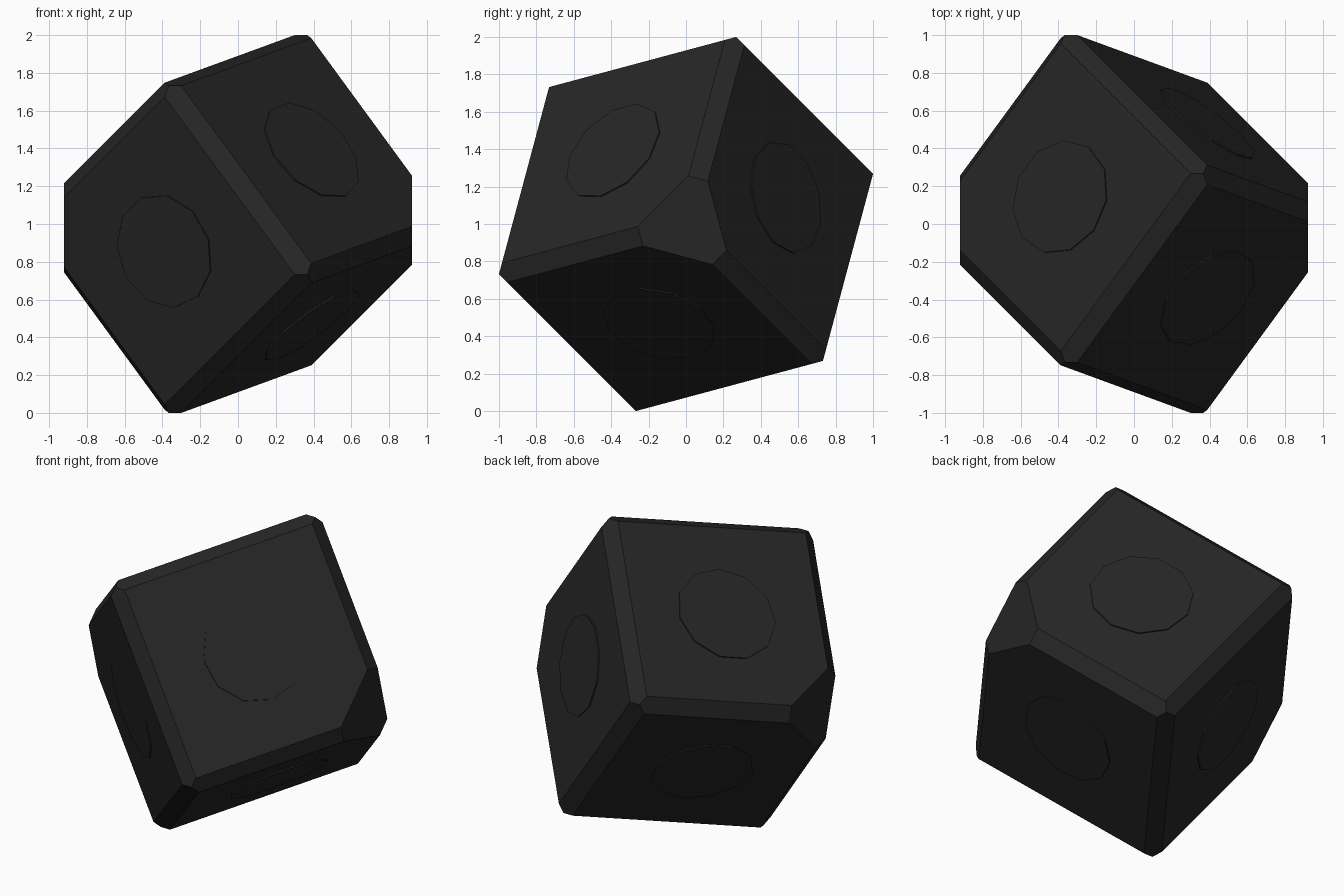
import bpy, bmesh, math
from mathutils import Matrix, Vector

if "Cube" in bpy.data.objects:
    bpy.data.objects.remove(bpy.data.objects["Cube"])

HALF = 0.672        # half width of the block
CHAMFER = 0.076     # chamfer inset along each face
TIP = 0.92          # distance of the two cut corners from the centre
DISC_RADIUS, DISC_HEIGHT, DISC_SIDES = 0.307, 0.008, 11

black = bpy.data.materials.new("charcoal_black")
black.use_nodes = True
colour = (0.019, 0.019, 0.019, 1)
black.diffuse_color = colour
black.node_tree.nodes["Principled BSDF"].inputs["Base Color"].default_value = colour

# Stand the block so that one body diagonal lies along x
axes = []
for deg in (15, 135, 255):
    a = math.radians(deg)
    r = math.sqrt(2 / 3)
    axes.append(Vector((1 / math.sqrt(3), r * math.cos(a), r * math.sin(a))))
turn = Matrix(axes).transposed().to_4x4()
pose = Matrix.Translation((0, 0, 1)) @ turn


def add_object(name, bm, matrix):
    bmesh.ops.recalc_face_normals(bm, faces=bm.faces[:])
    mesh = bpy.data.meshes.new(name)
    bm.to_mesh(mesh)
    bm.free()
    mesh.materials.append(black)
    obj = bpy.data.objects.new(name, mesh)
    obj.matrix_world = matrix
    bpy.context.collection.objects.link(obj)
    return obj


def slice_off(bm, normal, distance):
    """Remove everything beyond a plane and cap the opening."""
    n = Vector(normal).normalized()
    bmesh.ops.bisect_plane(bm, geom=bm.verts[:] + bm.edges[:] + bm.faces[:],
                           dist=1e-6, plane_co=n * distance, plane_no=n,
                           clear_outer=True)
    rim = [e for e in bm.edges if e.is_boundary]
    bmesh.ops.edgeloop_fill(bm, edges=rim)


# Block: chamfered edges, then two opposite corners cut flat
bm = bmesh.new()
bmesh.ops.create_cube(bm, size=2 * HALF)
for i, j in ((0, 1), (1, 2), (0, 2)):
    for s in (-1, 1):
        for t in (-1, 1):
            n = [0, 0, 0]
            n[i], n[j] = s, t
            slice_off(bm, n, (2 * HALF - CHAMFER) / math.sqrt(2))
for s in (-1, 1):
    slice_off(bm, (s, s, s), TIP)
add_object("block", bm, pose)

# Shallow raised disc in the middle of each face
for i in range(3):
    for s, side in ((1, "front"), (-1, "rear")):
        n = Vector((0, 0, 0))
        n[i] = s
        bm = bmesh.new()
        bmesh.ops.create_cone(bm, cap_ends=True, segments=DISC_SIDES,
                              radius1=DISC_RADIUS, radius2=DISC_RADIUS,
                              depth=2 * DISC_HEIGHT)
        place = Matrix.Translation(n * HALF) @ n.to_track_quat("Z", "Y").to_matrix().to_4x4()
        add_object(f"face_disc_{side}_{i + 1}", bm, pose @ place)
